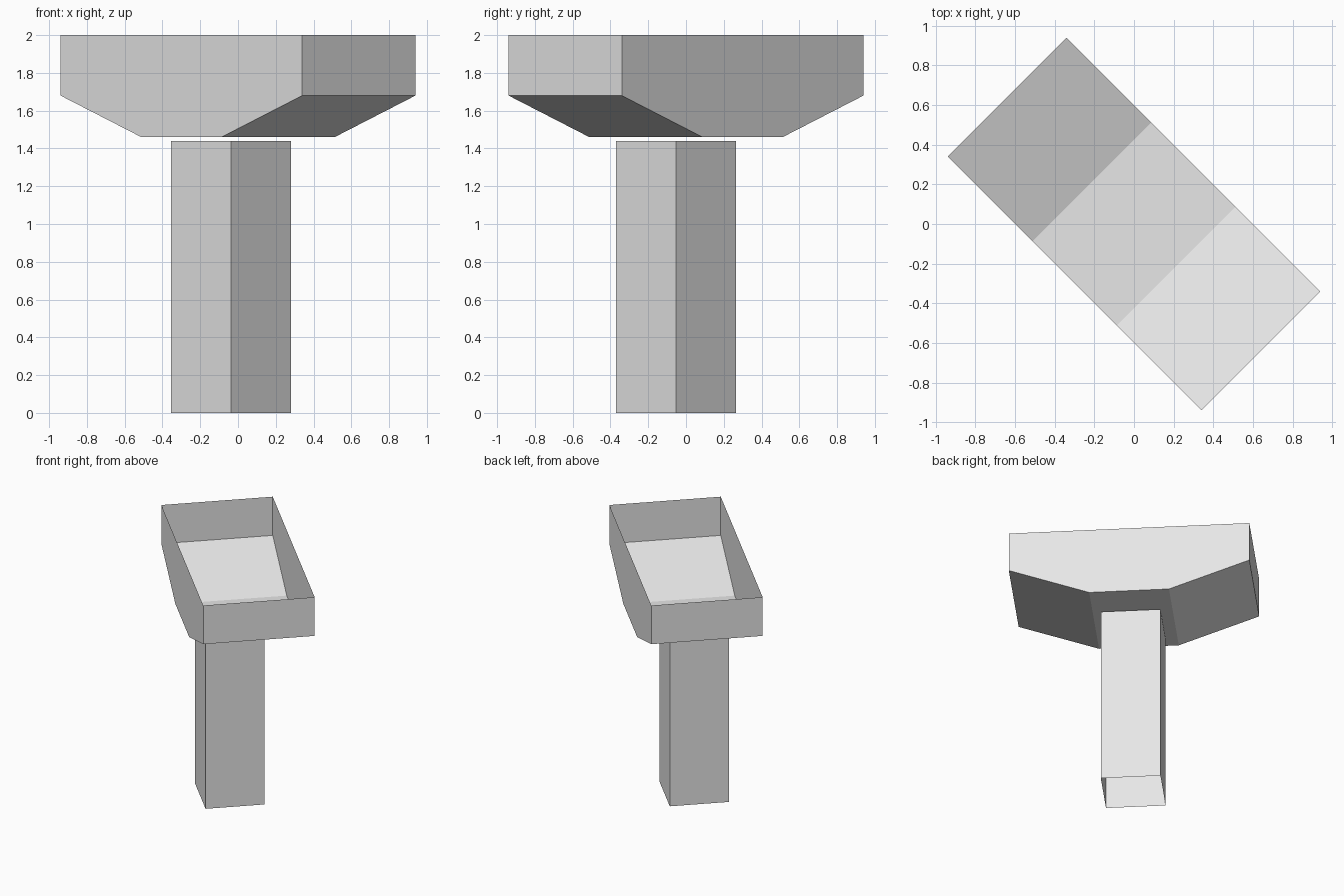
import bpy, bmesh
from math import radians

cube = bpy.data.objects.get("Cube")
if cube:
    bpy.data.objects.remove(cube, do_unlink=True)

GREY = (0.8, 0.8, 0.8, 1.0)
mat = bpy.data.materials.new("light grey")
mat.use_nodes = True
mat.diffuse_color = GREY
mat.node_tree.nodes["Principled BSDF"].inputs["Base Color"].default_value = GREY


def shell(name, profile, half_width, location, open_normals):
    """Extrude an xz profile along y and drop the faces on the open sides."""
    bm = bmesh.new()
    face = bm.faces.new([bm.verts.new((x, -half_width, z)) for x, z in profile])
    swept = bmesh.ops.extrude_face_region(bm, geom=[face], use_keep_orig=True)["geom"]
    moved = [v for v in swept if isinstance(v, bmesh.types.BMVert)]
    bmesh.ops.translate(bm, verts=moved, vec=(0, 2 * half_width, 0))
    bmesh.ops.recalc_face_normals(bm, faces=bm.faces)
    is_open = [f for f in bm.faces if round(f.normal.z, 3) in open_normals]
    bmesh.ops.delete(bm, geom=is_open, context='FACES_ONLY')
    mesh = bpy.data.meshes.new(name)
    bm.to_mesh(mesh)
    bm.free()
    mesh.materials.append(mat)
    obj = bpy.data.objects.new(name, mesh)
    obj.location = location
    obj.rotation_euler.z = radians(-45)
    bpy.context.collection.objects.link(obj)
    return obj


# Open-topped trough with sloping ends
right_half = [(0.3, 1.46), (0.905, 1.68), (0.905, 2.0)]
left_half = [(-x, z) for x, z in reversed(right_half)]
shell("trough", right_half + left_half, 0.424, (0, 0, 0), {1})

# Hollow square post, open at both ends
r = 0.2245
shell("post", [(-r, 0), (r, 0), (r, 1.44), (-r, 1.44)], r, (-0.037, -0.053, 0), {1, -1})
